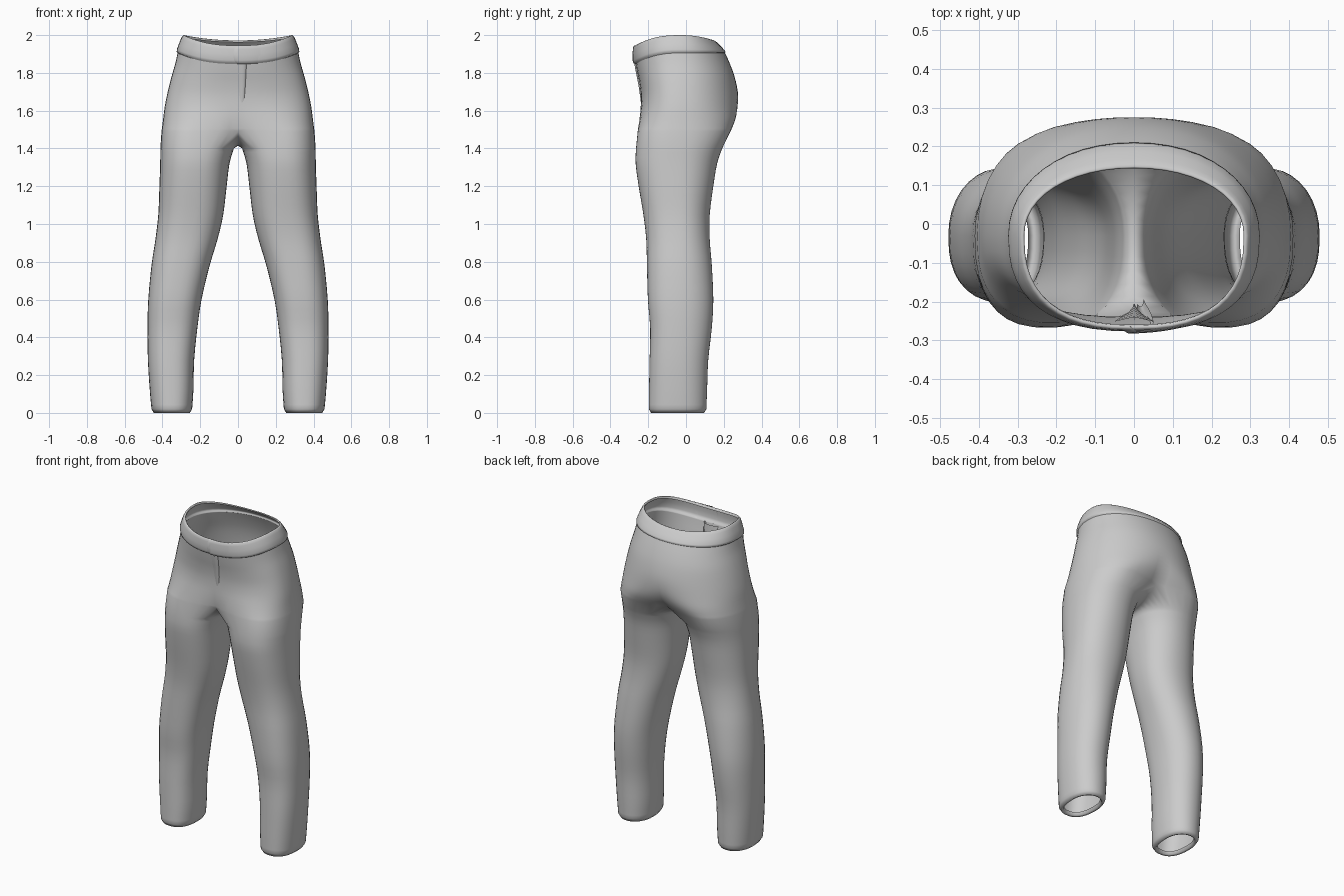
import bpy, bmesh, math

if "Cube" in bpy.data.objects:
    bpy.data.objects.remove(bpy.data.objects["Cube"])

grey = bpy.data.materials.new("grey cloth")
grey.diffuse_color = (0.6, 0.6, 0.6, 1)
grey.use_nodes = True
grey.node_tree.nodes["Principled BSDF"].inputs["Base Color"].default_value = grey.diffuse_color

CY = -0.03      # depth of the side seam
ARC = 24        # segments on the outer arc, front centre to back centre
INNER = 12      # segments along the inside of the leg
SPAN = 125      # angle at which the outer arc hands over to the inseam

# leg sections: z, inner x, outer x, front y, back y
LEG = [(0.02, .243, .458, -.197, .108), (0.12, .236, .467, -.196, .112),
       (0.28, .232, .477, -.193, .118), (0.45, .215, .479, -.190, .137),
       (0.60, .193, .475, -.202, .145), (0.78, .150, .458, -.207, .137),
       (0.92, .108, .437, -.211, .126), (1.05, .078, .422, -.226, .126),
       (1.20, .060, .416, -.251, .145), (1.32, .045, .412, -.267, .165),
       (1.40, .022, .411, -.265, .192)]
# hip sections: z, lobe centre x, outer x, front y, back y, end angle
HIP = [(1.49, .200, .405, -.256, .236, SPAN), (1.55, .130, .397, -.247, .260, 112),
       (1.62, .050, .388, -.240, .273, 99), (1.70, .000, .372, -.240, .274, 90),
       (1.78, .000, .352, -.247, .257, 90), (1.85, .000, .332, -.258, .232, 90),
       (1.905, .000, .320, -.266, .207, 90)]


def spow(v, e):
    return math.copysign(abs(v) ** e, v)


def smooth_rows(rows, n):
    """Catmull-Rom interpolation between key sections."""
    out = []
    for i in range(len(rows) - 1):
        a, b, c, d = (rows[max(i - 1, 0)], rows[i], rows[i + 1],
                      rows[min(i + 2, len(rows) - 1)])
        for k in range(n):
            t = k / n
            out.append(tuple(
                q + .5 * t * (r - p + t * (2*p - 5*q + 4*r - s + t * (3*(q - r) + s - p)))
                for p, q, r, s in zip(a, b, c, d)))
    return out + [rows[-1]]


def section(phi, cx, a_out, a_in, yf, yb):
    """Point on a rounded section; phi is -90 at the front, 90 at the back."""
    c, s = math.cos(math.radians(phi)), math.sin(math.radians(phi))
    e = 0.8 if s < 0 else 0.95
    x = cx + (a_out if c > 0 else a_in) * spow(c, e)
    y = CY + (yb - CY if s > 0 else CY - yf) * spow(s, e)
    return x, y


def front_dip(phi, z):
    """The waist sits lower at the front."""
    t = min(max((z - 1.6) / .3, 0), 1)
    return -.058 * t * max(0, -math.sin(math.radians(phi))) ** 2


def hip_ring(row):
    z, cx, xo, yf, yb, span = row
    pts = []
    for i in range(ARC + 1):
        phi = span * (2 * i / ARC - 1)
        e = 0.8 if phi < 0 else 0.95
        c = math.cos(math.radians(span))
        a_in = cx / abs(c) ** e if c < -1e-4 else 0
        x, y = section(phi, cx, xo - cx, a_in, yf, yb)
        pts.append((0 if i in (0, ARC) else max(x, 0), y, z + front_dip(phi, z)))
    return pts


def leg_ring(row, shrink=0):
    z, xi, xo, yf, yb = row
    cx, a = (xi + xo) / 2, (xo - xi) / 2 - shrink
    angles = [SPAN * (2 * i / ARC - 1) for i in range(ARC + 1)]
    angles += [SPAN + (360 - 2 * SPAN) * k / INNER for k in range(1, INNER)]
    return [(*section(p, cx, a, a, yf + shrink, yb - shrink), z) for p in angles]


def make(name, rings, closed=(), mirror=True):
    """Loft rings; closed holds the indices of strips that wrap round."""
    bm = bmesh.new()
    vs = [[bm.verts.new(p) for p in r] for r in rings]
    for j in range(len(vs) - 1):
        a, b = vs[j], vs[j + 1]
        n = min(len(a), len(b))
        for i in range(n if j in closed else n - 1):
            k = (i + 1) % n
            bm.faces.new((a[i], a[k], b[k], b[i]))
    for f in bm.faces:
        f.smooth = True
    bmesh.ops.recalc_face_normals(bm, faces=bm.faces)
    me = bpy.data.meshes.new(name)
    bm.to_mesh(me)
    bm.free()
    me.materials.append(grey)
    ob = bpy.data.objects.new(name, me)
    bpy.context.collection.objects.link(ob)
    if mirror:
        m = ob.modifiers.new("mirror", 'MIRROR')
        m.use_clip = True
        m.merge_threshold = 0.0005
    return ob


# trousers: rolled cuff, leg, crotch curve, hips
legs = smooth_rows(LEG, 3)
rings = [leg_ring((.022,) + legs[0][1:], .030), leg_ring((.004,) + legs[0][1:], .024),
         leg_ring((.0,) + legs[0][1:], .012)]
rings += [leg_ring(r) for r in legs]
hips = smooth_rows(HIP, 3)
crotch = hip_ring(hips[0])
front, back = crotch[0], crotch[-1]
for k in range(1, INNER):
    u = k / INNER
    crotch.append((0, back[1] + (front[1] - back[1]) * u,
                   front[2] - .075 * math.sin(math.pi * u) ** .8))
n_closed = len(rings)
rings.append(crotch)
rings += [hip_ring(r) for r in hips[1:]]
make("trousers", rings, closed=range(n_closed))


# waistband
def band_point(phi, v, off):
    s = math.sin(math.radians(phi))
    low = 1.905 + front_dip(phi, 1.905)
    high = 2.0 - (.055 * s * s if s < 0 else .028 * s * s)
    xo = .320 + (.290 - .320) * v + off
    yf = -.266 - .004 * v - off
    yb = .207 + (.150 - .207) * v + off
    x, y = section(phi, 0, xo, 0, yf, yb)
    return x, y, low + (high - low) * v


BAND = [(-.06, -.004), (0, -.003), (.05, .006), (.2, .010), (.5, .009), (.8, .006),
        (.94, .003), (1, -.002), (.97, -.008), (.85, -.010)]
band = []
for v, off in BAND:
    ring = [band_point(180 * i / ARC - 90, v, off) for i in range(ARC + 1)]
    ring[0], ring[-1] = (0, *ring[0][1:]), (0, *ring[-1][1:])
    band.append(ring)
make("waistband", band)

# overlapping band end at the front, with a rounded edge
tab = []
for v, off in BAND[1:8]:
    start = -.032 + .022 * abs(2 * v - 1) ** 3
    row = []
    for k in range(9):
        x = start + (.12 - start) * k / 8
        phi = -90 + math.degrees(math.asin(min(1, (abs(x) / .31) ** 1.25)))
        lift = -.004 if k == 0 else .007 * (1 - k / 8)
        p = band_point(phi, v, off + lift)
        row.append((x, p[1], p[2]))
    tab.append(row)
make("band_overlap", tab, mirror=False)

# fly flap, narrowing and folding inward towards the crotch
fly = []
for r in hips[1:]:
    t = (r[0] - 1.49) / .415
    width = .012 + .042 * t ** .7
    sink = .055 * (1 - t) ** 4
    row = []
    for k in range(7):
        u = k / 6
        y = r[3] + sink - .007 * math.sin(math.pi * u) + (.012 if k == 6 else 0)
        row.append((-.003 + width * u + .012 * (1 - t), y, r[0] + front_dip(-90, r[0])))
    fly.append(row)
make("fly_flap", fly, mirror=False)

# inner fly facing behind the flap
facing = []
for k in range(7):
    t = k / 6
    w = .006 + .045 * t
    z = 1.50 + .34 * t
    facing.append([(-w, -.222 - .03 * t, z), (0, -.205 - .035 * t, z), (w, -.222 - .03 * t, z)])
make("fly_facing", facing, mirror=False)
